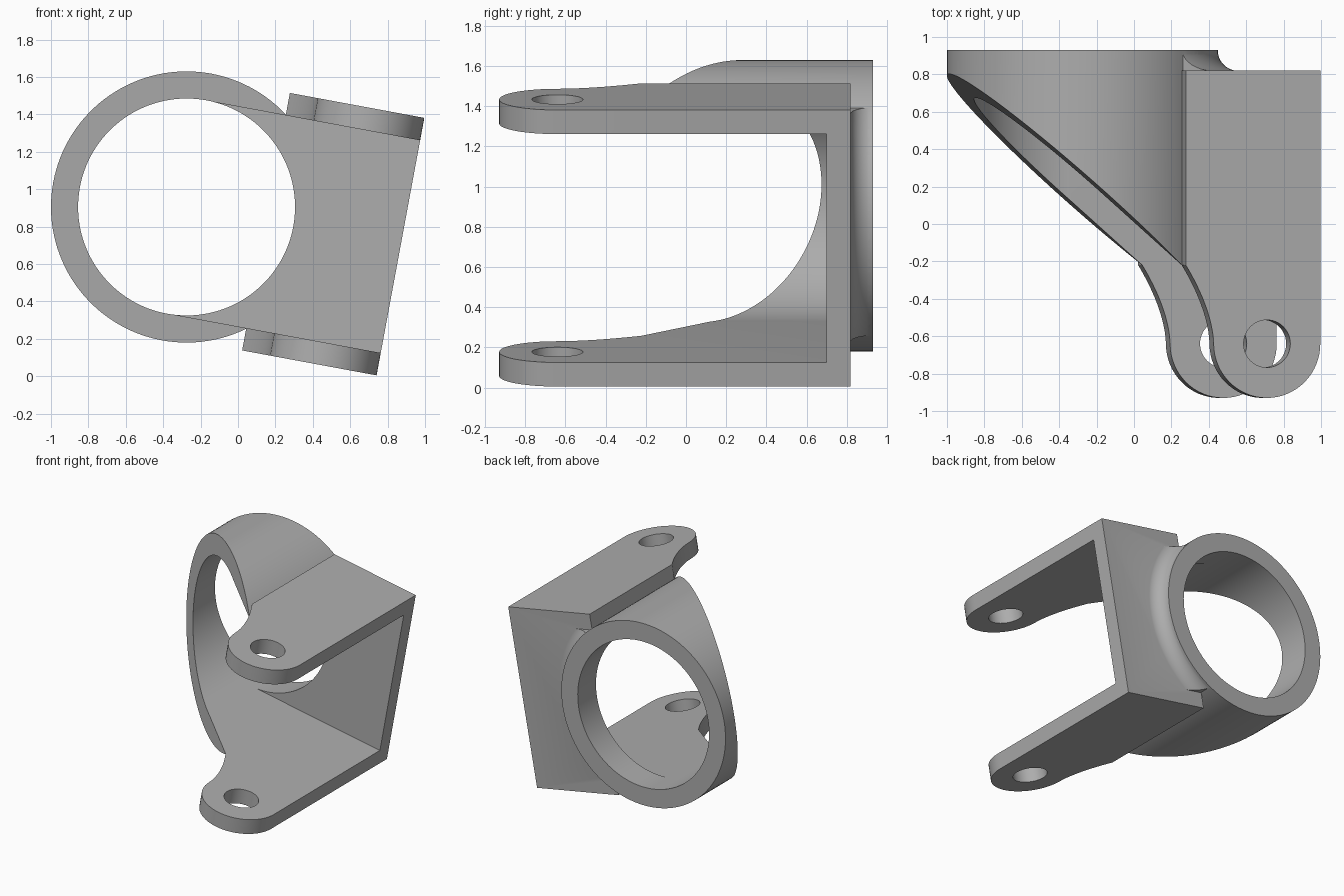
import bpy, bmesh, math
from mathutils import Matrix

cube = bpy.data.objects.get("Cube")
if cube:
    bpy.data.objects.remove(cube, do_unlink=True)

# Main dimensions, in the tilted frame of the fork with the ring axis as origin
TILT = math.radians(10.5)
RING_R, BORE_R = 0.725, 0.58
BACK, WALL_BACK, WALL_FRONT = 0.93, 0.82, 0.70
LEFT, RIGHT, HALF = 0.432, 1.163, 0.70
LUG_R, LUG_Y, HOLE_R, NECK_Y = 0.29, -0.64, 0.127, -0.22
LUG_X = RIGHT - LUG_R

grey = bpy.data.materials.new("plain grey")
grey.use_nodes = True
colour = (0.42, 0.42, 0.42, 1)
grey.diffuse_color = colour
grey.node_tree.nodes["Principled BSDF"].inputs["Base Color"].default_value = colour


def make(name, bm):
    bmesh.ops.recalc_face_normals(bm, faces=bm.faces)
    mesh = bpy.data.meshes.new(name)
    bm.to_mesh(mesh)
    bm.free()
    obj = bpy.data.objects.new(name, mesh)
    bpy.context.collection.objects.link(obj)
    mesh.materials.append(grey)
    return obj


def prism(name, outline, half):
    """Extrude an x-y outline symmetrically along z."""
    bm = bmesh.new()
    face = bm.faces.new([bm.verts.new((x, y, -half)) for x, y in outline])
    out = bmesh.ops.extrude_face_region(bm, geom=[face])
    verts = [v for v in out["geom"] if isinstance(v, bmesh.types.BMVert)]
    bmesh.ops.translate(bm, verts=verts, vec=(0, 0, 2 * half))
    return make(name, bm)


def box(name, x0, x1, y0, y1, half):
    return prism(name, [(x0, y0), (x1, y0), (x1, y1), (x0, y1)], half)


def lathe(name, profile, steps=128):
    """Revolve a closed (radius, y) outline about the y axis."""
    bm = bmesh.new()
    rings = []
    for i in range(steps):
        a = 2 * math.pi * i / steps
        rings.append([bm.verts.new((r * math.cos(a), y, r * math.sin(a))) for r, y in profile])
    n = len(profile)
    for i in range(steps):
        p, q = rings[i], rings[(i + 1) % steps]
        for j in range(n):
            k = (j + 1) % n
            bm.faces.new((p[j], p[k], q[k], q[j]))
    return make(name, bm)


def rod(name, radius, length, matrix, steps=128):
    bm = bmesh.new()
    bmesh.ops.create_cone(bm, cap_ends=True, segments=steps, radius1=radius,
                          radius2=radius, depth=length, matrix=matrix)
    return make(name, bm)


def combine(target, other, operation):
    mod = target.modifiers.new(operation.lower(), "BOOLEAN")
    mod.operation, mod.solver, mod.object = operation, "EXACT", other
    bpy.context.view_layer.objects.active = target
    bpy.ops.object.modifier_apply(modifier=mod.name)
    bpy.data.objects.remove(other, do_unlink=True)


def along_y(y):
    return Matrix.Translation((0, y, 0)) @ Matrix.Rotation(math.pi / 2, 4, "X")


# Fork block: straight sides, a curved neck and round lug ends
outline = [(RIGHT, WALL_BACK), (LEFT, WALL_BACK)]
for i in range(13):
    t = 1 - i / 12
    outline.append((LUG_X - LUG_R - (LUG_X - LUG_R - LEFT) * t ** 1.7,
                    LUG_Y + (NECK_Y - LUG_Y) * t))
for i in range(1, 33):
    a = math.pi * (1 + i / 32)
    outline.append((LUG_X + LUG_R * math.cos(a), LUG_Y + LUG_R * math.sin(a)))
body = prism("fork_with_ring", outline, HALF)

# Ring, sliced off obliquely at the front
front = -0.3
ring = rod("ring", RING_R, BACK - front, along_y((BACK + front) / 2))
slope = -0.884
def slice_y(x):
    return NECK_Y + slope * (x - LEFT)
wedge = prism("slice", [(-1, -0.6), (0.46, -0.6), (0.46, slice_y(0.46)), (-1, slice_y(-1))], 1)
combine(ring, wedge, "DIFFERENCE")
combine(body, ring, "UNION")

# Concave fillet between the ring and the back wall
r = BACK - WALL_BACK
profile = [(0.62, 0.75), (0.62, BACK - 0.001)]
for i in range(13):
    a = math.pi / 2 * i / 12
    profile.append((RING_R - 0.002 + r * (1 - math.cos(a)), BACK - 0.001 - r * math.sin(a)))
profile.append((RING_R - 0.002 + r, 0.75))
fillet = lathe("fillet", profile)
combine(fillet, box("fillet_limit", 0.1, 1.2, 0.6, 1.1, BORE_R - 0.003), "INTERSECT")
combine(body, fillet, "UNION")

# Space between the fork arms, the ring bore and the pin holes
combine(body, box("slot", 0, 2, -2, WALL_FRONT, BORE_R - 0.002), "DIFFERENCE")
combine(body, rod("bore", BORE_R, 4, along_y(0)), "DIFFERENCE")
combine(body, rod("pin_hole", HOLE_R, 3, Matrix.Translation((LUG_X, LUG_Y, 0)), 48), "DIFFERENCE")

# Tilt into place
body.data.transform(Matrix.Translation((-0.275, 0, 0.905)) @ Matrix.Rotation(TILT, 4, "Y"))
bpy.ops.object.select_all(action="DESELECT")
body.select_set(True)
bpy.context.view_layer.objects.active = body
bpy.ops.object.shade_smooth_by_angle(angle=math.radians(25))
